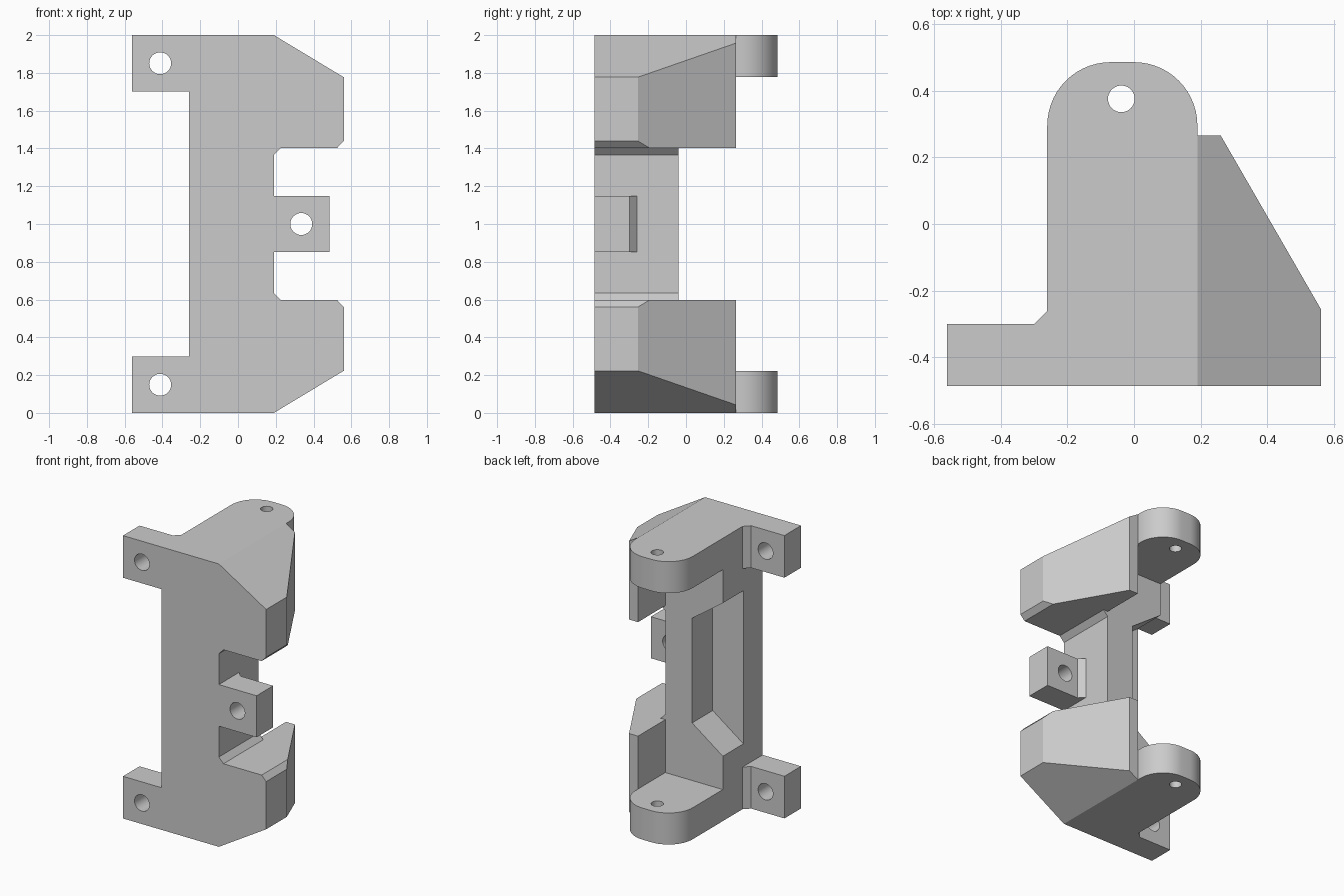
import bpy
import bmesh
from math import cos, sin, pi, radians
from mathutils import Vector

cube = bpy.data.objects.get("Cube")
if cube:
    bpy.data.objects.remove(cube, do_unlink=True)

grey = bpy.data.materials.new("plain_grey")
grey.use_nodes = True
colour = (0.6, 0.6, 0.6, 1)
grey.diffuse_color = colour
grey.node_tree.nodes["Principled BSDF"].inputs["Base Color"].default_value = colour


def arc(cx, cy, r, start, end, steps):
    """Points along a circular arc, angles in degrees."""
    angles = [radians(start + (end - start) * i / steps) for i in range(steps + 1)]
    return [(cx + r * cos(a), cy + r * sin(a)) for a in angles]


def circle(cx, cy, r):
    return arc(cx, cy, r, 0, 360, 32)[:-1]


def prism(name, points, axis, lo, hi):
    """Extrude a profile: axis Y takes (x, z) points, axis Z takes (x, y)."""
    def place(p, d):
        return Vector((p[0], d, p[1])) if axis == "Y" else Vector((p[0], p[1], d))
    bm = bmesh.new()
    face = bm.faces.new([bm.verts.new(place(p, lo)) for p in points])
    moved = bmesh.ops.extrude_face_region(bm, geom=[face])["geom"]
    verts = [v for v in moved if isinstance(v, bmesh.types.BMVert)]
    bmesh.ops.translate(bm, verts=verts, vec=place((0, 0), hi - lo))
    bmesh.ops.recalc_face_normals(bm, faces=bm.faces)
    mesh = bpy.data.meshes.new(name)
    bm.to_mesh(mesh)
    bm.free()
    mesh.materials.append(grey)
    obj = bpy.data.objects.new(name, mesh)
    bpy.context.collection.objects.link(obj)
    return obj


def combine(target, tool, operation="DIFFERENCE"):
    """Apply a boolean and delete the tool."""
    tool.hide_render = True
    mod = target.modifiers.new(operation, "BOOLEAN")
    mod.operation = operation
    mod.solver = "EXACT"
    mod.object = tool
    bpy.context.view_layer.objects.active = target
    bpy.ops.object.modifier_apply(modifier=mod.name)
    bpy.data.objects.remove(tool, do_unlink=True)


def mirrored(half):
    """Complete a lower (x, z) half profile with its reflection about z = 1."""
    return half + [(x, 2 - z) for x, z in reversed(half)]


# Front silhouette: left tabs, spine, two wings and the middle tab
front = mirrored([(-0.26, 0.298), (-0.56, 0.298), (-0.56, 0), (0.19, 0),
                  (0.56, 0.223), (0.56, 0.56), (0.525, 0.597), (0.226, 0.597),
                  (0.19, 0.635), (0.19, 0.853), (0.485, 0.853)])
# Mirrored points of the middle tab come first on the way back up
bracket = prism("bracket", front, "Y", -0.485, 0.485)

# Plan silhouette: tab with chamfer, rounded flange end, tapered wing
plan = [(-0.56, -0.485), (0.56, -0.485), (0.56, -0.255), (0.26, 0.265), (0.19, 0.265)]
plan += arc(0, 0.295, 0.19, 0, 90, 14)
plan += arc(-0.07, 0.295, 0.19, 90, 180, 14)
plan += [(-0.26, -0.26), (-0.3, -0.3), (-0.56, -0.3)]
combine(bracket, prism("plan_tool", plan, "Z", -0.1, 2.1), "INTERSECT")

# Open space behind the spine, between the flanges and between the wings
gap = mirrored([(-1, 0.223), (0.19, 0.223), (0.19, 0.597), (1, 0.597)])
combine(bracket, prism("gap_tool", gap, "Y", -0.04, 1))

# Thin the middle tab, leaving a chamfer where it meets the spine
tab = [(0.19, -0.26), (0.23, -0.3), (1, -0.3), (1, 0.8), (0.19, 0.8)]
combine(bracket, prism("tab_tool", tab, "Z", 0.8, 1.2))

# Corner pocket in the spine with sloped ends
pocket = mirrored([(-0.3, 0.43), (-0.02, 0.63)])
combine(bracket, prism("pocket_tool", pocket, "Y", -0.27, 1))

# Screw holes through the tabs and pin holes through the flanges
for x, z in [(-0.412, 0.149), (-0.412, 1.851), (0.335, 1)]:
    combine(bracket, prism("screw_tool", circle(x, z, 0.058), "Y", -0.6, -0.2))
combine(bracket, prism("pin_tool", circle(-0.038, 0.375, 0.04), "Z", -0.1, 2.1))

# Smooth curves, keep the machined edges sharp
bpy.ops.object.select_all(action="DESELECT")
bracket.select_set(True)
bpy.context.view_layer.objects.active = bracket
bpy.ops.object.shade_smooth_by_angle(angle=radians(25))
